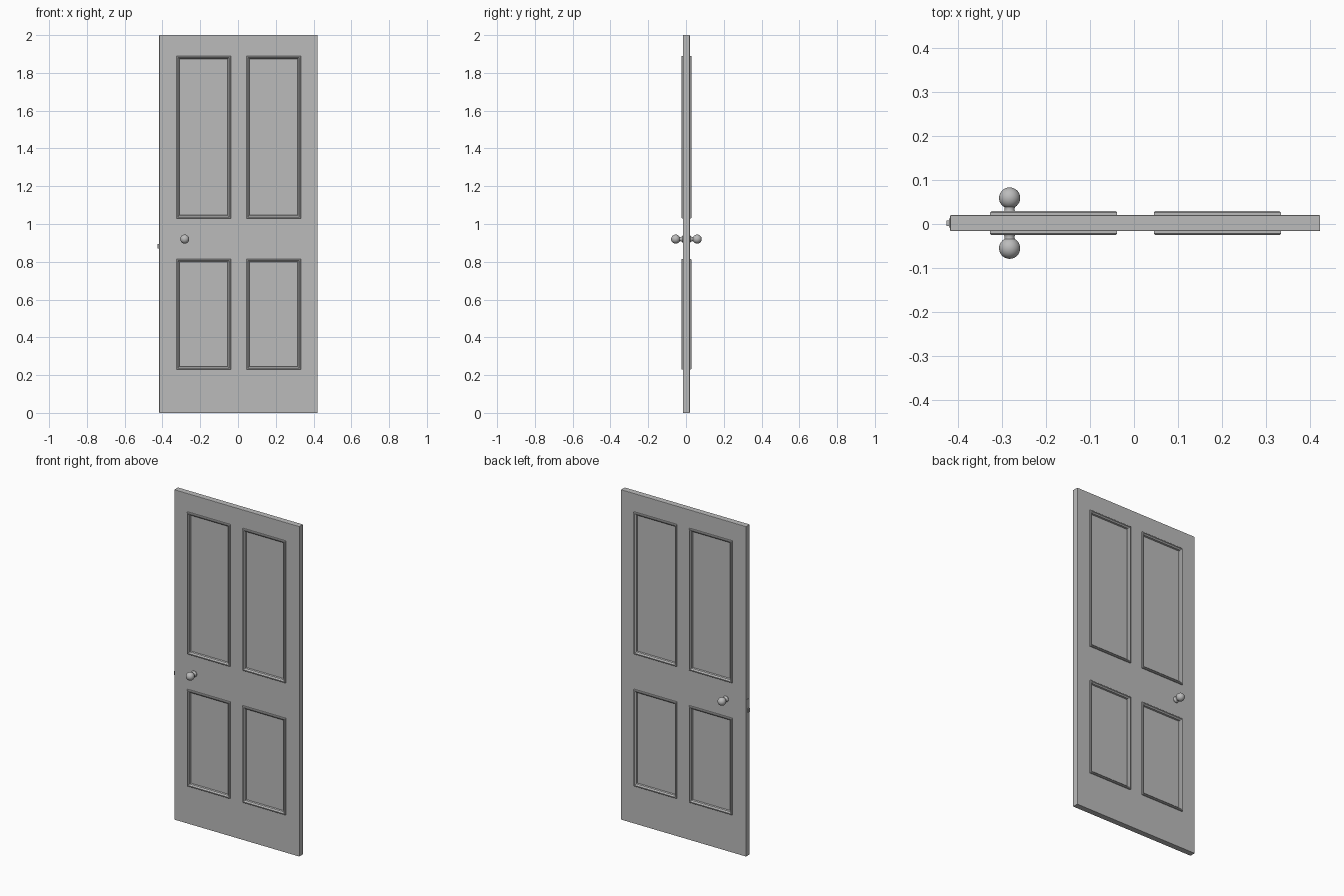
import bpy, bmesh, math
from mathutils import Vector

cube = bpy.data.objects.get("Cube")
if cube:
    bpy.data.objects.remove(cube, do_unlink=True)

grey = bpy.data.materials.new("plain_grey")
grey.use_nodes = True
colour = (0.5, 0.5, 0.5, 1)
grey.diffuse_color = colour
grey.node_tree.nodes["Principled BSDF"].inputs["Base Color"].default_value = colour

MID = 0.002          # depth of the door's centre plane
HALF = 0.018         # half the slab thickness
X_SPANS = [(-0.326, -0.038), (0.045, 0.333)]
Z_SPANS = [(0.23, 0.815), (1.03, 1.89)]
LIP = 0.008          # how far the moulding overlaps the frame


def finish(name, bm, smooth=False):
    bmesh.ops.recalc_face_normals(bm, faces=bm.faces)
    mesh = bpy.data.meshes.new(name)
    bm.to_mesh(mesh)
    bm.free()
    mesh.materials.append(grey)
    obj = bpy.data.objects.new(name, mesh)
    bpy.context.collection.objects.link(obj)
    if smooth:
        bpy.ops.object.select_all(action="DESELECT")
        obj.select_set(True)
        bpy.context.view_layer.objects.active = obj
        bpy.ops.object.shade_smooth_by_angle(angle=math.radians(40))
    return obj


def box(name, low, high):
    bm = bmesh.new()
    bmesh.ops.create_cube(bm, size=1)
    low, high = Vector(low), Vector(high)
    for v in bm.verts:
        v.co = (low + high) / 2 + v.co * (high - low)
    return finish(name, bm)


# Stiles and rails: one slab with four openings
bm = bmesh.new()
xs = [-0.417] + [x + s * LIP for a, b in X_SPANS for x, s in ((a, 1), (b, -1))] + [0.422]
zs = [0.0] + [z + s * LIP for a, b in Z_SPANS for z, s in ((a, 1), (b, -1))] + [2.0]
grid = [[bm.verts.new((x, MID - HALF, z)) for z in zs] for x in xs]
for i in range(len(xs) - 1):
    for j in range(len(zs) - 1):
        if i % 2 == 0 or j % 2 == 0:
            bm.faces.new((grid[i][j], grid[i + 1][j], grid[i + 1][j + 1], grid[i][j + 1]))
sheet = bm.faces[:]
extruded = bmesh.ops.extrude_face_region(bm, geom=sheet, use_keep_orig=True)
back = [g for g in extruded["geom"] if isinstance(g, bmesh.types.BMVert)]
bmesh.ops.translate(bm, verts=back, vec=(0, 2 * HALF, 0))
frame = finish("door_frame_slab", bm)
bevel = frame.modifiers.new("soft_edges", "BEVEL")
bevel.width = 0.002
bevel.segments = 2
bevel.limit_method = "ANGLE"


# Mitred moulding around one panel; profile is (inset, height from centre)
PROFILE = [(0, 0.016), (0, 0.024), (0.003, 0.027), (0.008, 0.027),
           (0.011, 0.023), (0.015, 0.02), (0.017, 0.009)]


def moulding(name, x0, x1, z0, z1, side):
    bm = bmesh.new()
    rings = []
    for inset, height in PROFILE:
        y = MID + side * height
        a, b, c, d = x0 + inset, x1 - inset, z0 + inset, z1 - inset
        rings.append([bm.verts.new((x, y, z)) for x, z in ((a, c), (b, c), (b, d), (a, d))])
    for r, s in zip(rings, rings[1:] + rings[:1]):
        for k in range(4):
            n = (k + 1) % 4
            bm.faces.new((r[k], r[n], s[n], s[k]))
    return finish(name, bm)


# Sunk panels with a moulding on each side
for row, (z0, z1) in zip(("lower", "upper"), Z_SPANS):
    for column, (x0, x1) in zip(("right", "left"), X_SPANS):
        label = row + "_" + column
        box(label + "_panel", (x0 + LIP, MID - 0.01, z0 + LIP), (x1 - LIP, MID + 0.01, z1 - LIP))
        for face, side in (("front", -1), ("back", 1)):
            moulding(label + "_" + face + "_moulding", x0, x1, z0, z1, side)


# Round knob with a flared neck, turned about the y axis
def knob(name, side):
    radius, centre, segments = 0.024, 0.057, 32
    profile = [(0.018, 0.016), (0.018, 0.021), (0.013, 0.025), (0.011, 0.031)]
    for k in range(13):
        t = math.radians(150 * (1 - k / 12))
        profile.append((max(radius * math.sin(t), 0), centre + radius * math.cos(t)))
    bm = bmesh.new()
    verts = [bm.verts.new((-0.282 + r, MID + side * h, 0.92)) for r, h in profile]
    edges = [bm.edges.new(pair) for pair in zip(verts, verts[1:])]
    bmesh.ops.spin(bm, geom=verts + edges, cent=(-0.282, 0, 0.92), axis=(0, 1, 0),
                   angle=math.tau, steps=segments)
    bmesh.ops.remove_doubles(bm, verts=bm.verts, dist=0.0001)
    return finish(name, bm, smooth=True)


knob("front_knob", -1)
knob("back_knob", 1)

# Latch on the opening edge
box("latch_plate", (-0.419, MID - 0.01, 0.83), (-0.415, MID + 0.01, 0.95))
box("latch_bolt", (-0.425, MID - 0.006, 0.87), (-0.415, MID + 0.006, 0.895))
